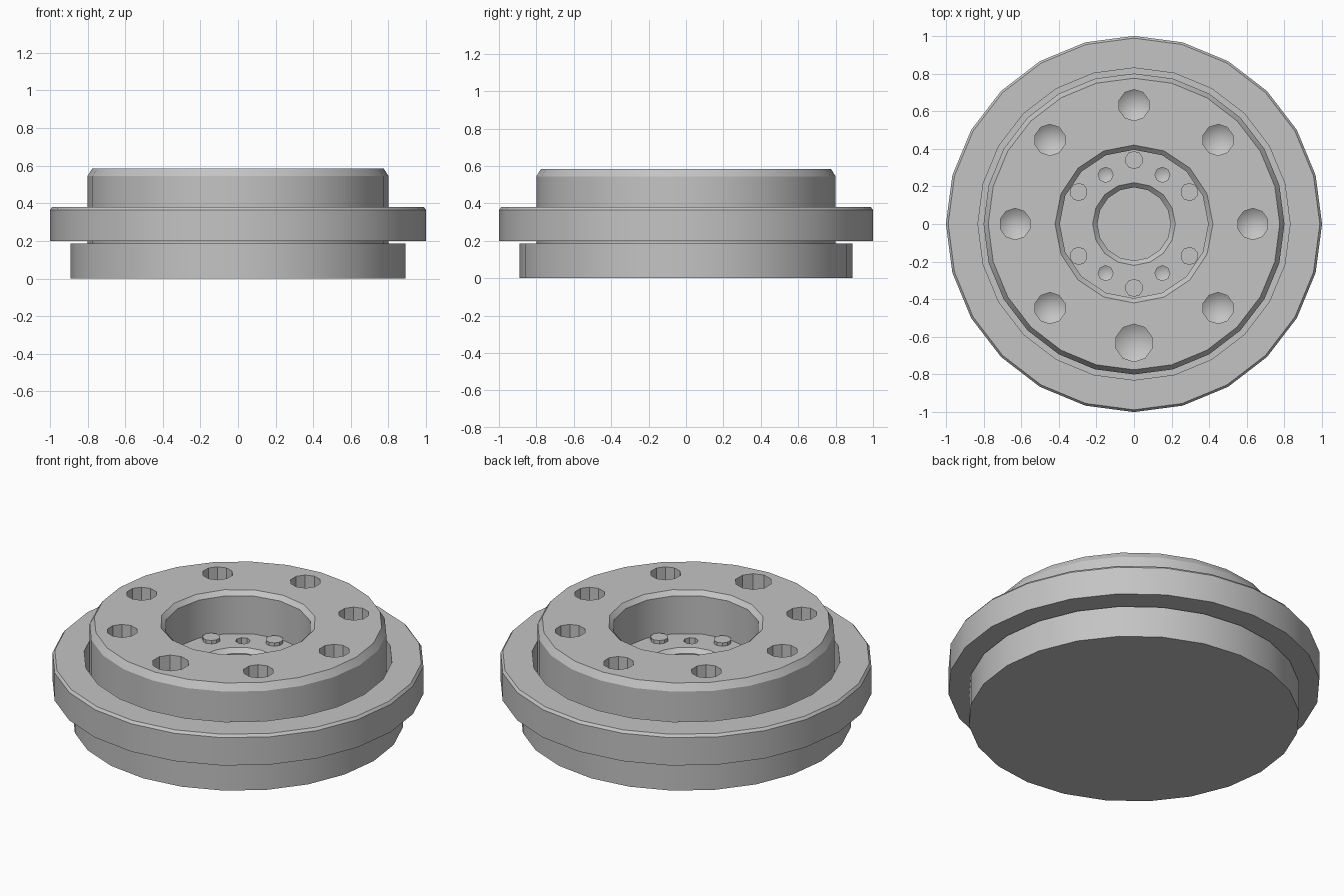
import bpy, bmesh
from math import sin, cos, radians, tau
from mathutils import Vector

old = bpy.data.objects.get("Cube")
if old:
    bpy.data.objects.remove(old)

metal = bpy.data.materials.new("grey metal")
metal.use_nodes = True
GREY = (0.55, 0.55, 0.55, 1)
metal.diffuse_color = GREY
metal.node_tree.nodes["Principled BSDF"].inputs["Base Color"].default_value = GREY


def lathe(name, profile, sides, closed=False, at=(0, 0)):
    """Turn a (radius, height) profile around a vertical axis."""
    bm = bmesh.new()
    rings = []
    for r, z in profile:
        if r == 0:
            rings.append([bm.verts.new((at[0], at[1], z))] * sides)
        else:
            rings.append([bm.verts.new((at[0] + r * sin(tau * i / sides),
                                        at[1] + r * cos(tau * i / sides), z))
                          for i in range(sides)])
    pairs = list(zip(rings, rings[1:]))
    if closed:
        pairs.append((rings[-1], rings[0]))
    for a, b in pairs:
        for i in range(sides):
            j = (i + 1) % sides
            bm.faces.new(dict.fromkeys((a[i], a[j], b[j], b[i])))
    bmesh.ops.recalc_face_normals(bm, faces=bm.faces)
    mesh = bpy.data.meshes.new(name)
    bm.to_mesh(mesh)
    bm.free()
    mesh.materials.append(metal)
    obj = bpy.data.objects.new(name, mesh)
    bpy.context.collection.objects.link(obj)
    return obj


def polar(radius, degrees):
    return radius * cos(radians(degrees)), radius * sin(radians(degrees))


def smooth(obj):
    bpy.ops.object.select_all(action="DESELECT")
    obj.select_set(True)
    bpy.context.view_layer.objects.active = obj
    bpy.ops.object.shade_smooth_by_angle(angle=radians(30))


# Base disc, neck and raised hub with a chamfered rim
hub = lathe("hub", [(0, 0), (0.89, 0), (0.89, 0.185), (0.8, 0.185),
                    (0.8, 0.545), (0.775, 0.585), (0, 0.585)], 24)

# Cutters: stepped central bore, drilled bolt holes, small floor holes
cutters = [lathe("bore_cutter", [(0, 0.2), (0.195, 0.2), (0.195, 0.31), (0.22, 0.335),
                                 (0.395, 0.335), (0.395, 0.56), (0.42, 0.585),
                                 (0.42, 0.7), (0, 0.7)], 16)]
for k in range(8):
    r = 0.1 if k == 6 else 0.083
    cutters.append(lathe("bolt_hole_cutter", [(0, 0.36), (r, 0.42), (r, 0.7), (0, 0.7)],
                         10, at=polar(0.632, 45 * k)))
for angle in (60, 120, 240, 300):
    cutters.append(lathe("floor_hole_cutter", [(0, 0.25), (0.04, 0.27), (0.04, 0.4), (0, 0.4)],
                         8, at=polar(0.302, angle)))

for cutter in cutters:
    mod = hub.modifiers.new("cut", "BOOLEAN")
    mod.operation = "DIFFERENCE"
    mod.solver = "EXACT"
    mod.object = cutter

# Apply the cuts, then drop the cutters
bpy.context.view_layer.update()
cut_mesh = bpy.data.meshes.new_from_object(
    hub.evaluated_get(bpy.context.evaluated_depsgraph_get()))
hub.modifiers.clear()
hub.data = cut_mesh
for cutter in cutters:
    bpy.data.objects.remove(cutter)
smooth(hub)

# Loose flange ring around the hub
smooth(lathe("flange_ring", [(0.83, 0.2), (1, 0.2), (1, 0.365), (0.988, 0.38), (0.83, 0.38)],
             24, closed=True))

# Six screw heads standing on the bore floor
for k in range(6):
    smooth(lathe(f"screw_{k + 1}", [(0, 0.32), (0.048, 0.32), (0.048, 0.355), (0, 0.355)],
                 10, at=polar(0.34, 30 + 60 * k)))
